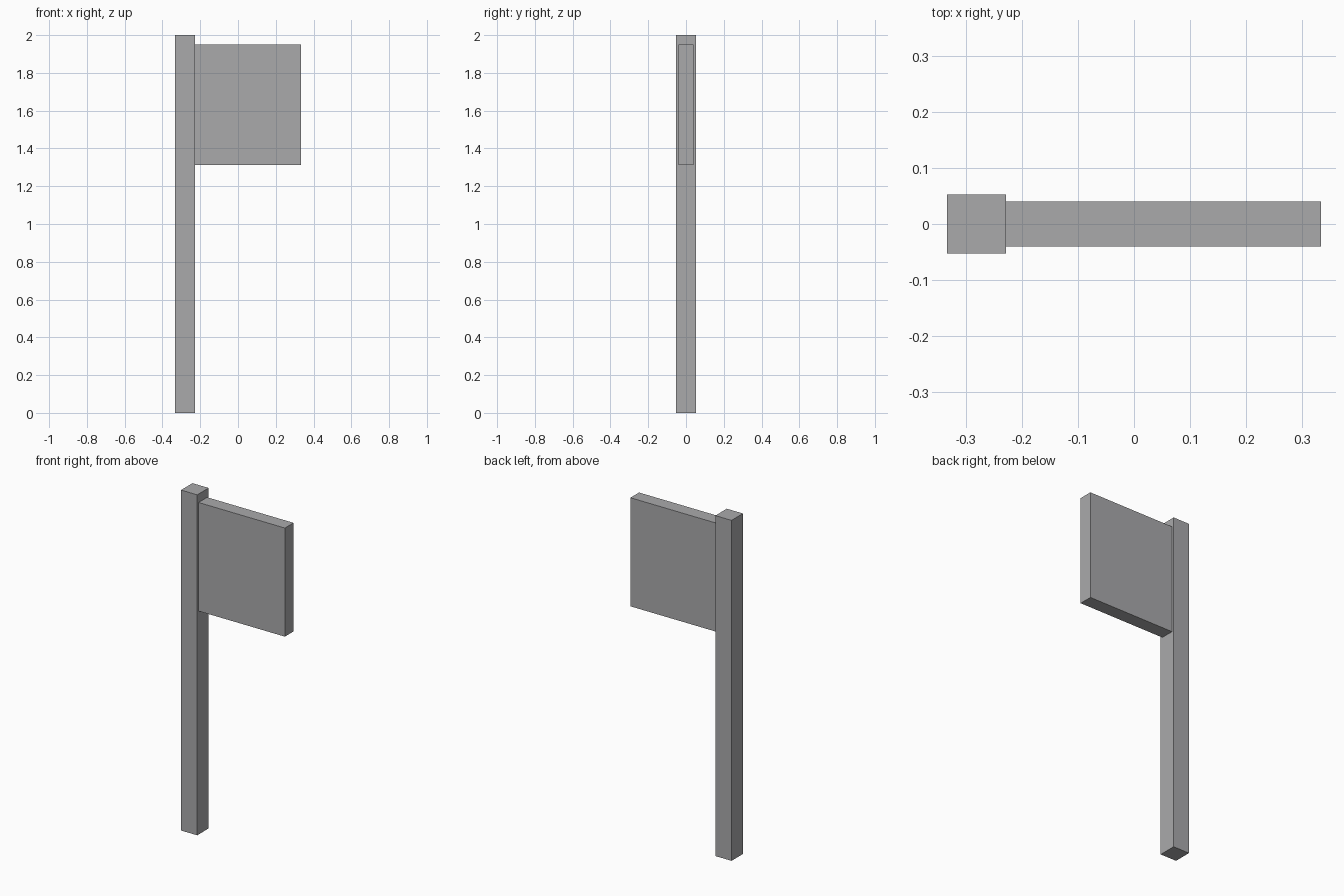
import bpy
import bmesh
from mathutils import Vector

cube = bpy.data.objects.get("Cube")
if cube:
    bpy.data.objects.remove(cube, do_unlink=True)

# Single plain grey material
grey = bpy.data.materials.new("plain_grey")
grey.use_nodes = True
colour = (0.40, 0.40, 0.41, 1.0)
grey.diffuse_color = colour
grey.node_tree.nodes["Principled BSDF"].inputs["Base Color"].default_value = colour


def box(name, low, high):
    """Add a flat-shaded box spanning two opposite corners."""
    low, high = Vector(low), Vector(high)
    bm = bmesh.new()
    bmesh.ops.create_cube(bm, size=1)
    bmesh.ops.scale(bm, vec=high - low, verts=bm.verts)
    bmesh.ops.translate(bm, vec=(low + high) / 2, verts=bm.verts)
    mesh = bpy.data.meshes.new(name)
    bm.to_mesh(mesh)
    bm.free()
    mesh.materials.append(grey)
    obj = bpy.data.objects.new(name, mesh)
    bpy.context.collection.objects.link(obj)
    return obj


# Upright square post
box("post", (-0.333, -0.053, 0), (-0.228, 0.053, 2))

# Sign panel butted against the side of the post
box("sign_panel", (-0.228, -0.04, 1.312), (0.333, 0.04, 1.95))
